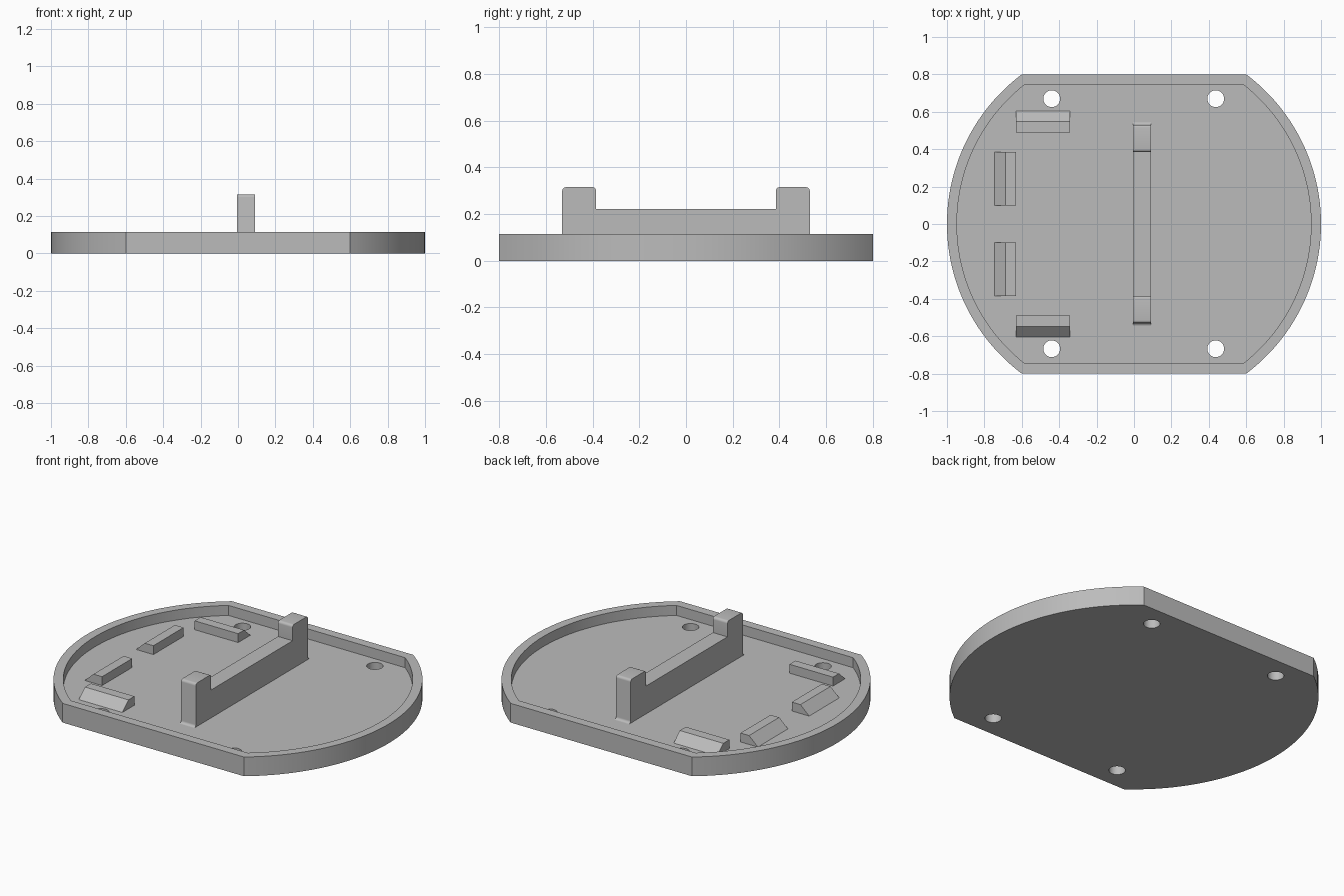
import bpy
import bmesh
from math import asin, cos, sin, pi, radians
from mathutils import Matrix, Vector

if "Cube" in bpy.data.objects:
    bpy.data.objects.remove(bpy.data.objects["Cube"])

RIM, FLOOR = 0.115, 0.055

grey = bpy.data.materials.new("plain grey")
grey.use_nodes = True
color = (0.5, 0.5, 0.5, 1)
grey.diffuse_color = color
grey.node_tree.nodes["Principled BSDF"].inputs["Base Color"].default_value = color


def prism(name, points, direction):
    """Extrude a closed 3D outline along a direction."""
    bm = bmesh.new()
    face = bm.faces.new([bm.verts.new(p) for p in points])
    new = bmesh.ops.extrude_face_region(bm, geom=[face])["geom"]
    verts = [v for v in new if isinstance(v, bmesh.types.BMVert)]
    bmesh.ops.translate(bm, verts=verts, vec=Vector(direction))
    bmesh.ops.recalc_face_normals(bm, faces=bm.faces)
    mesh = bpy.data.meshes.new(name)
    bm.to_mesh(mesh)
    bm.free()
    mesh.materials.append(grey)
    obj = bpy.data.objects.new(name, mesh)
    bpy.context.collection.objects.link(obj)
    return obj


def smooth(obj):
    bpy.ops.object.select_all(action="DESELECT")
    obj.select_set(True)
    bpy.context.view_layer.objects.active = obj
    bpy.ops.object.shade_smooth_by_angle(angle=radians(30))


def cut(obj, cutter):
    bpy.context.view_layer.objects.active = obj
    mod = obj.modifiers.new("cut", "BOOLEAN")
    mod.operation = "DIFFERENCE"
    mod.solver = "EXACT"
    mod.object = cutter
    bpy.ops.object.modifier_apply(modifier=mod.name)
    bpy.data.objects.remove(cutter)


def arc(cx, cy, r, start, end, steps):
    angles = [start + (end - start) * i / steps for i in range(steps + 1)]
    return [(cx + r * cos(a), cy + r * sin(a)) for a in angles]


def flat_sided_disc(radius, half_depth, z):
    """Circle with its front and back cut off straight."""
    a = asin(half_depth / radius)
    outline = arc(0, 0, radius, -a, a, 48) + arc(0, 0, radius, pi - a, pi + a, 48)
    return [(x, y, z) for x, y in outline]


# Shallow tray with a raised rim and four screw holes
tray = prism("tray", flat_sided_disc(1, 0.8, 0), (0, 0, RIM))
cut(tray, prism("pocket", flat_sided_disc(0.947, 0.745, FLOOR), (0, 0, 0.2)))
for x in (-0.44, 0.437):
    for y in (-0.667, 0.67):
        circle = arc(x, y, 0.045, 0, 2 * pi, 32)[:-1]
        cut(tray, prism("hole", [(*p, -0.1) for p in circle], (0, 0, 0.4)))
smooth(tray)

# Central bar with a rounded post at each end and a small foot fillet
half = arc(0.545, FLOOR + 0.015, 0.015, -pi / 2, -pi, 5)
half += arc(0.515, 0.3, 0.015, 0, pi / 2, 5)
half += arc(0.4, 0.3, 0.015, pi / 2, pi, 5)
half += [(0.385, 0.222)]
low = FLOOR - 0.01
profile = [(0.545, low)] + half + [(-y, z) for y, z in reversed(half)] + [(-0.545, low)]
bar = prism("central_bar", [(-0.005, y, z) for y, z in profile], (0.097, 0, 0))
smooth(bar)

# Clip blocks: upright inner face, flat top, slope falling outward
wedge = [(0, low), (0, 0.108), (0.057, 0.108), (0.115, FLOOR), (0.115, low)]
for side, label in ((1, "back"), (-1, "front")):
    prism(label + "_edge_wedge",
          [(-0.63, side * (0.49 + d), z) for d, z in wedge], (0.288, 0, 0))
    prism(label + "_side_wedge",
          [(-0.63 - d, side * 0.1, z) for d, z in wedge], (0, side * 0.285, 0))
